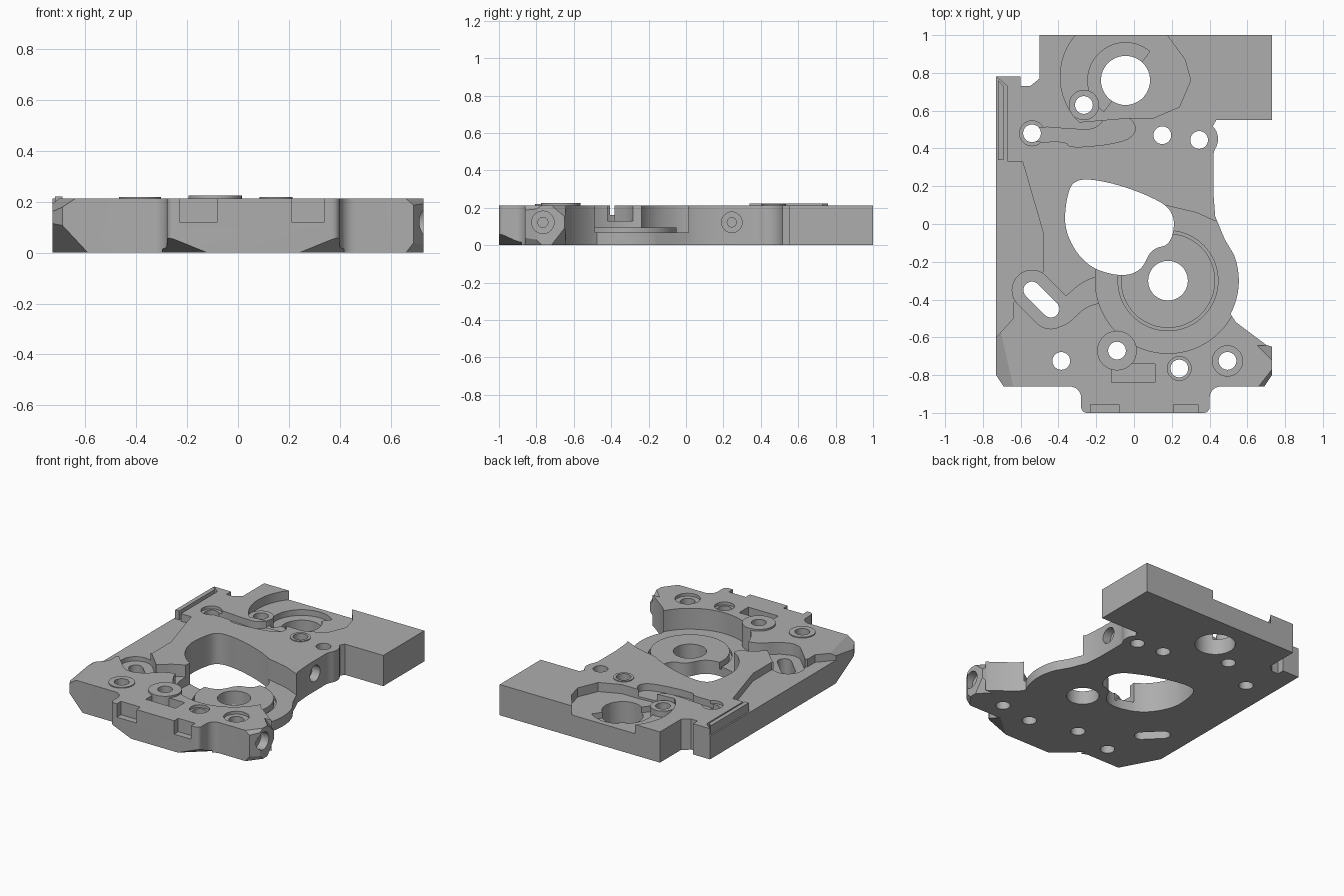
import bpy
import bmesh
import math
from mathutils import Vector, Matrix

if "Cube" in bpy.data.objects:
    bpy.data.objects.remove(bpy.data.objects["Cube"], do_unlink=True)

TOP = .213      # main upper surface
FLOOR = .068    # floor of the large round recess
LEDGE = .16     # lowered left ledge
ABOVE = .3
BELOW = -.1

metal = bpy.data.materials.new("brushed grey metal")
metal.use_nodes = True
grey = (.42, .42, .42, 1)
metal.diffuse_color = grey
metal.node_tree.nodes["Principled BSDF"].inputs["Base Color"].default_value = grey


def make_object(name, bm):
    bmesh.ops.recalc_face_normals(bm, faces=bm.faces[:])
    mesh = bpy.data.meshes.new(name)
    bm.to_mesh(mesh)
    bm.free()
    obj = bpy.data.objects.new(name, mesh)
    bpy.context.collection.objects.link(obj)
    mesh.materials.append(metal)
    return obj


def prism(name, outline, bottom, top):
    bm = bmesh.new()
    base = bm.faces.new([bm.verts.new((x, y, bottom)) for x, y in outline])
    result = bmesh.ops.extrude_face_region(bm, geom=[base])
    moved = [v for v in result["geom"] if isinstance(v, bmesh.types.BMVert)]
    bmesh.ops.translate(bm, verts=moved, vec=(0, 0, top - bottom))
    return make_object(name, bm)


def arc(centre, radius, start=0, end=360, steps=48):
    count = steps if end - start == 360 else steps + 1
    angles = [math.radians(start + (end - start) * i / steps) for i in range(count)]
    return [(centre[0] + radius * math.cos(a), centre[1] + radius * math.sin(a)) for a in angles]


def soften(points, rounds=3):
    # corner cutting turns a coarse loop into a smooth one
    for _ in range(rounds):
        finer = []
        for a, b in zip(points, points[1:] + points[:1]):
            a, b = Vector(a), Vector(b)
            finer += [a.lerp(b, .25), a.lerp(b, .75)]
        points = finer
    return [tuple(p) for p in points]


def capsule(start, end, radius):
    direction = Vector(end) - Vector(start)
    turn = math.degrees(math.atan2(direction.y, direction.x))
    return (arc(end, radius, turn - 90, turn + 90, steps=16)
            + arc(start, radius, turn + 90, turn + 270, steps=16))


def combine(tool, operation):
    modifier = plate.modifiers.new("shape", "BOOLEAN")
    modifier.operation = operation
    modifier.solver = "EXACT"
    modifier.object = tool
    bpy.context.view_layer.objects.active = plate
    bpy.ops.object.modifier_apply(modifier=modifier.name)
    bpy.data.objects.remove(tool, do_unlink=True)


def cut(outline, bottom, top=ABOVE):
    combine(prism("cutter", outline, bottom, top), "DIFFERENCE")


def add(outline, bottom, top):
    combine(prism("boss", outline, bottom, top), "UNION")


def trim_corner(corner, dx, dy, dz):
    # slice a corner off with a slightly oversized tetrahedron
    origin = Vector(corner)
    legs = [Vector((dx, 0, 0)), Vector((0, dy, 0)), Vector((0, 0, dz))]
    shift = -sum(legs, Vector()) * .1
    bm = bmesh.new()
    tip = bm.verts.new(origin + shift)
    ends = [bm.verts.new(origin + shift + leg * 1.3) for leg in legs]
    for trio in ((tip, ends[0], ends[1]), (tip, ends[1], ends[2]),
                 (tip, ends[2], ends[0]), ends):
        bm.faces.new(trio)
    combine(make_object("cutter", bm), "DIFFERENCE")


def drill_sideways(x, y, z, radius, depth):
    bm = bmesh.new()
    place = Matrix.Translation((x, y, z)) @ Matrix.Rotation(math.pi / 2, 4, "Y")
    bmesh.ops.create_cone(bm, cap_ends=True, segments=32, radius1=radius,
                          radius2=radius, depth=depth * 2, matrix=place)
    combine(make_object("cutter", bm), "DIFFERENCE")


# main plate outline, anticlockwise from the back left corner
wheel = (.18, -.3)
outline = [(-.5, 1), (-.5, .77), (-.55, .73), (-.6, .73), (-.6, .78), (-.73, .78),
           (-.73, -.8), (-.69, -.86)]
outline += arc((-.34, -.92), .06, 90, 0, steps=6)
outline += arc((-.25, -.97), .03, 180, 270, steps=4)
outline += arc((.37, -.97), .03, 270, 360, steps=4)
outline += arc((.46, -.92), .06, 180, 90, steps=6)
outline += [(.69, -.86), (.73, -.8), (.73, -.65), (.7, -.64), (.54, -.52)]
outline += arc(wheel, .375, -28, 22, steps=16)
outline += [(.48, -.08), (.43, .04), (.42, .17), (.42, .37)]
outline += arc((.35, .45), .095, -35, 45, steps=8)
outline += [(.435, .55), (.73, .55), (.73, 1)]
plate = prism("main_plate", outline, 0, TOP)

# lowered ledge along the left edge
cut([(-.8, .85), (-.73, .78), (-.67, .73), (-.67, .33), (-.59, .33), (-.48, -.05),
     (-.48, -.25), (-.64, -.42), (-.64, -.5), (-.73, -.6), (-.8, -.6)], LEDGE)

# large round recess, open on the right side
cut(arc(wheel, .385, steps=72), FLOOR)
cut([(0, -.1), (.16, .1), (.33, .06), (.43, .015), (.6, 0), (.6, -.5), (.2, -.4)], FLOOR)

# wheel seat with a rim groove
cut(arc(wheel, .265), FLOOR - .02)
add(arc(wheel, .25), .02, FLOOR + .027)

# curved channel joining the slot pocket to the recess
cut(soften([(-.45, -.47), (-.36, -.38), (-.25, -.29), (-.1, -.26), (-.1, -.42),
            (-.24, -.42), (-.36, -.54), (-.42, -.54)]), .13)
cut(capsule((-.54, -.35), (-.44, -.45), .105), .13)

# barrel recess at the back
barrel = (-.045, .76)
cut(arc((-.05, .78), .34, 60, 225) + soften([(-.2, .56), (.15, .56), (.3, .62),
    (.31, .85), (.18, .98), (-.1, .98)])[:1] + [(-.04, .56), (.1, .56), (.24, .62),
    (.3, .76), (.27, .87)], .15)
cut(arc(barrel, .2, 50, 235), .11)

# lever pocket beside the barrel
cut(soften([(-.55, .52), (-.3, .5), (-.2, .5), (-.14, .58), (-.02, .57), (.02, .49),
            (-.06, .43), (-.34, .4), (-.36, .44), (-.55, .43)], rounds=2), .165)

# front tab pockets and the rectangular pocket behind them
for left, right in ((-.23, -.08), (.21, .34)):
    cut([(left, -.955), (left, -1.1), (right, -1.1), (right, -.955)], .12)
cut([(-.12, -.84), (.11, -.84), (.11, -.74), (-.12, -.74)], .14)

# raised bosses around screw holes
for centre, radius, height in (((-.09, -.67), .105, .225), ((-.385, -.725), .083, .219),
                               ((.15, .47), .065, .219), ((-.265, .63), .08, .19)):
    add(arc(centre, radius), .04, height)
add([(-.72, .76), (-.69, .73), (-.69, .34), (-.72, .34)], .04, .222)

# through holes
cut(soften([(-.32, .24), (-.16, .23), (.06, .16), (.22, .07), (.2, -.11), (.09, -.13),
            (.04, -.25), (-.08, -.28), (-.26, -.22), (-.37, -.04), (-.36, .13)]), BELOW)
cut(arc(barrel, .13), BELOW)
cut(arc(wheel, .105), BELOW)
cut(capsule((-.54, -.35), (-.44, -.45), .045), BELOW)
for hole in ((-.385, -.725), (.495, -.725), (.24, -.765), (-.09, -.67), (.15, .47),
             (.345, .445), (-.265, .63), (-.54, .48)):
    cut(arc(hole, .047, steps=32), BELOW)

# shallow counterbores
for centre, radius in (((.495, -.725), .08), ((.24, -.765), .063), ((-.54, .48), .066)):
    cut(arc(centre, radius, steps=32), TOP - .02)

# sloped corners of the front end
trim_corner((-.73, -.86, 0), .14, .26, .15)
trim_corner((-.73, -.86, TOP), .09, .4, -.06)
for z, rise in ((0, .09), (TOP, -.06)):
    trim_corner((.73, -.86, z), -.07, .09, rise)
    trim_corner((.73, -.65, z), -.07, -.07, rise)
for x, run in ((-.28, .16), (.4, -.16)):
    trim_corner((x, -1, 0), run, .14, .065)

# stem and screw bores in the right edge
for x, y, radius in ((.73, -.765, .06), (.42, .245, .055)):
    drill_sideways(x, y, .122, radius, .06)
    drill_sideways(x, y, .122, radius * .45, .15)

# crisp edges with smooth curved walls
bpy.ops.object.select_all(action="DESELECT")
plate.select_set(True)
bpy.context.view_layer.objects.active = plate
bpy.ops.object.shade_smooth_by_angle(angle=math.radians(25))
